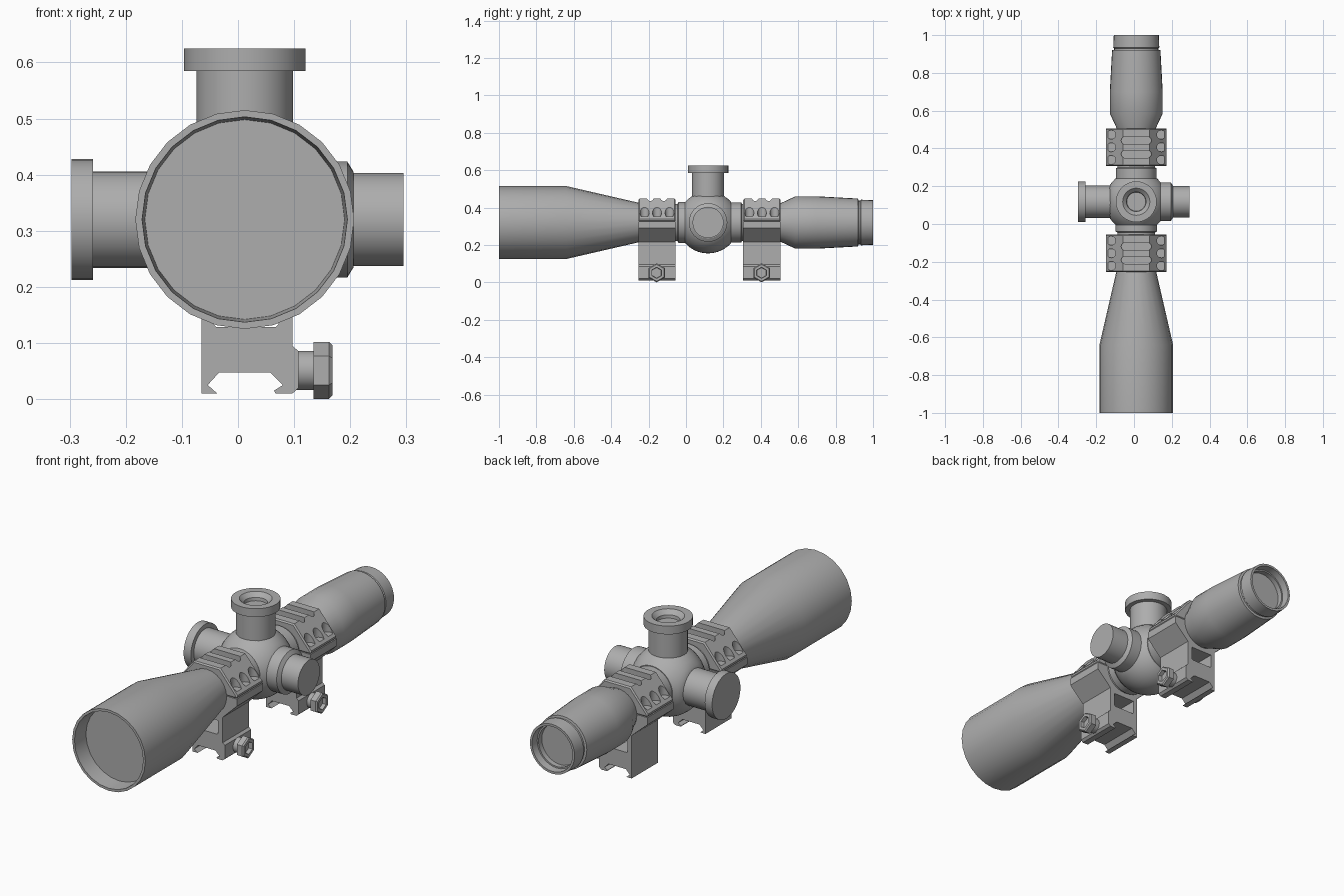
import bpy, bmesh
from math import sin, cos, pi, sqrt

cube = bpy.data.objects.get("Cube")
if cube:
    bpy.data.objects.remove(cube, do_unlink=True)

CX, CZ = 0.012, 0.32      # optical axis
TY = 0.118                # turret centre along the tube

grey = bpy.data.materials.new("matte grey")
grey.use_nodes = True
grey.diffuse_color = (0.42, 0.42, 0.42, 1)
grey.node_tree.nodes["Principled BSDF"].inputs["Base Color"].default_value = (0.42, 0.42, 0.42, 1)


def place(axis, a, b, t):
    return {"x": (t, a, b), "y": (a, t, b), "z": (a, b, t)}[axis]


def finish(name, bm, location=(0, 0, 0)):
    bmesh.ops.recalc_face_normals(bm, faces=bm.faces)
    mesh = bpy.data.meshes.new(name)
    bm.to_mesh(mesh)
    bm.free()
    mesh.materials.append(grey)
    obj = bpy.data.objects.new(name, mesh)
    obj.location = location
    bpy.context.collection.objects.link(obj)
    return obj


def loft(name, loops, location):
    """Skin a list of closed loops and cap both ends."""
    bm = bmesh.new()
    rings = [[bm.verts.new(p) for p in loop] for loop in loops]
    n = len(rings[0])
    for r0, r1 in zip(rings, rings[1:]):
        for i in range(n):
            j = (i + 1) % n
            bm.faces.new((r0[i], r0[j], r1[j], r1[i]))
    bm.faces.new(rings[0])
    bm.faces.new(rings[-1])
    return finish(name, bm, location)


def lathe(name, profile, axis, location, segs=32):
    """Turn (radius, distance) pairs about an axis."""
    angles = [pi / 2 + 2 * pi * i / segs for i in range(segs)]
    return loft(name, [[place(axis, r * cos(a), r * sin(a), t) for a in angles]
                       for r, t in profile], location)


def prism(name, outline, axis, t0, t1, location):
    return loft(name, [[place(axis, a, b, t) for a, b in outline]
                       for t in (t0, t1)], location)


def activate(obj):
    bpy.ops.object.select_all(action="DESELECT")
    obj.select_set(True)
    bpy.context.view_layer.objects.active = obj


def smooth(obj):
    activate(obj)
    bpy.ops.object.shade_smooth_by_angle(angle=pi / 6)


def cut(obj, cutters):
    for c in cutters:
        mod = obj.modifiers.new("cut", "BOOLEAN")
        mod.operation, mod.solver, mod.object = "DIFFERENCE", "EXACT", c
        activate(obj)
        bpy.ops.object.modifier_apply(modifier=mod.name)
        bpy.data.objects.remove(c, do_unlink=True)


# Objective bell with recessed lens
smooth(lathe("objective_bell", [
    (0.178, -0.92), (0.183, -1), (0.195, -1), (0.195, -0.64),
    (0.105, -0.25), (0.1, -0.2)], "y", (CX, 0, CZ), 24))

# Main tube with shoulder rings beside the turret housing
smooth(lathe("main_tube", [
    (0.1, -0.24), (0.1, -0.045), (0.11, -0.04), (0.11, 0.23),
    (0.107, 0.235), (0.107, 0.295), (0.1, 0.3), (0.1, 0.52)], "y", (CX, 0, CZ)))

# Eyepiece with stepped rim and recessed lens
smooth(lathe("eyepiece", [
    (0.1, 0.48), (0.105, 0.51), (0.14, 0.585), (0.14, 0.7), (0.128, 0.92),
    (0.117, 0.922), (0.117, 0.93), (0.122, 0.935), (0.119, 1), (0.108, 1),
    (0.105, 0.965), (0.098, 0.965), (0.098, 0.94)], "y", (CX, 0, CZ)))

# Turret housing: a ball with flattened sides
R, H = 0.165, 0.123
steps = [-H + 2 * H * i / 14 for i in range(15)]
housing = lathe("turret_housing", [(sqrt(R * R - t * t), t) for t in steps],
                "y", (CX, TY, CZ), 40)
for v in housing.data.vertices:
    v.co.x = max(-0.142, min(0.142, v.co.x))
smooth(housing)

# Turret knobs
smooth(lathe("top_knob", [
    (0.086, 0.1), (0.086, 0.265), (0.108, 0.265), (0.108, 0.305),
    (0.072, 0.305), (0.052, 0.285), (0.05, 0.27)], "z", (CX, TY, CZ)))
smooth(lathe("right_knob", [
    (0.086, -0.1), (0.086, -0.27), (0.108, -0.27), (0.108, -0.309)],
    "x", (CX, TY, CZ)))
smooth(lathe("left_knob_collar", [
    (0.103, 0.12), (0.103, 0.183), (0.085, 0.194)], "x", (CX, TY, CZ)))
smooth(lathe("left_knob", [(0.083, 0.15), (0.083, 0.283)], "x", (CX, TY, CZ)))

# Outlines for the ring mounts, relative to the optical axis
cap_outline = [(-0.16, 0.005), (-0.16, 0.02), (-0.07, 0.127),
               (0.07, 0.127), (0.16, 0.02), (0.16, 0.005)]
base_outline = [
    (0.16, 0.005), (0.16, -0.03), (0.085, -0.103), (0.085, -0.225),
    (0.096, -0.235), (0.096, -0.3), (0.085, -0.31), (0.055, -0.31),
    (0.052, -0.305), (0.068, -0.295), (0.046, -0.273), (-0.046, -0.273),
    (-0.066, -0.295), (-0.049, -0.31), (-0.077, -0.31), (-0.077, -0.103),
    (-0.16, -0.03), (-0.16, 0.005)]
window = [(-0.055, -0.187), (-0.05, -0.192), (0.055, -0.192), (0.06, -0.187),
          (0.06, -0.125), (-0.055, -0.125)]
arc = [pi * i / 10 - pi / 2 for i in range(11)]
slot = ([(0.06 + 0.02 * cos(a), 0.02 * sin(a)) for a in arc] +
        [(-0.06 - 0.02 * cos(a), -0.02 * sin(a)) for a in arc])

for label, y in (("front", -0.155), ("rear", 0.406)):
    at = (CX, y, CZ)
    # Upper clamp half with rounded slots and screw counterbores
    cap = prism(label + "_ring_cap", cap_outline, "y", -0.1, 0.1, at)
    activate(cap)
    bev = cap.modifiers.new("bevel", "BEVEL")
    bev.width, bev.segments, bev.limit_method = 0.006, 1, "ANGLE"
    bev.angle_limit = pi / 3
    bpy.ops.object.modifier_apply(modifier=bev.name)
    cutters = [prism("slot_cutter", slot, "z", 0.1, 0.2, (CX, y + dy, CZ))
               for dy in (-0.036, 0.036)]
    cutters += [lathe("bore_cutter", [(0.024, 0.032), (0.024, 0.2)], "z",
                      (CX + side * 0.133, y + dy, CZ), 20)
                for side in (-1, 1) for dy in (-0.067, 0, 0.067)]
    cut(cap, cutters)
    smooth(cap)
    # Lower clamp half, post and rail foot with a through window
    base = prism(label + "_ring_base", base_outline, "y", -0.1, 0.1, at)
    cut(base, [prism("window_cutter", window, "y", -0.2, 0.2, at)])
    # Clamp bolt and hexagonal nut
    bolt_at = (0, y - 0.002, 0.051)
    smooth(lathe(label + "_bolt", [(0.035, 0.09), (0.035, 0.14)], "x", bolt_at, 20))
    lathe(label + "_nut", [
        (0.051, 0.135), (0.051, 0.162), (0.045, 0.168), (0.03, 0.168),
        (0.028, 0.15)], "x", bolt_at, 6)
